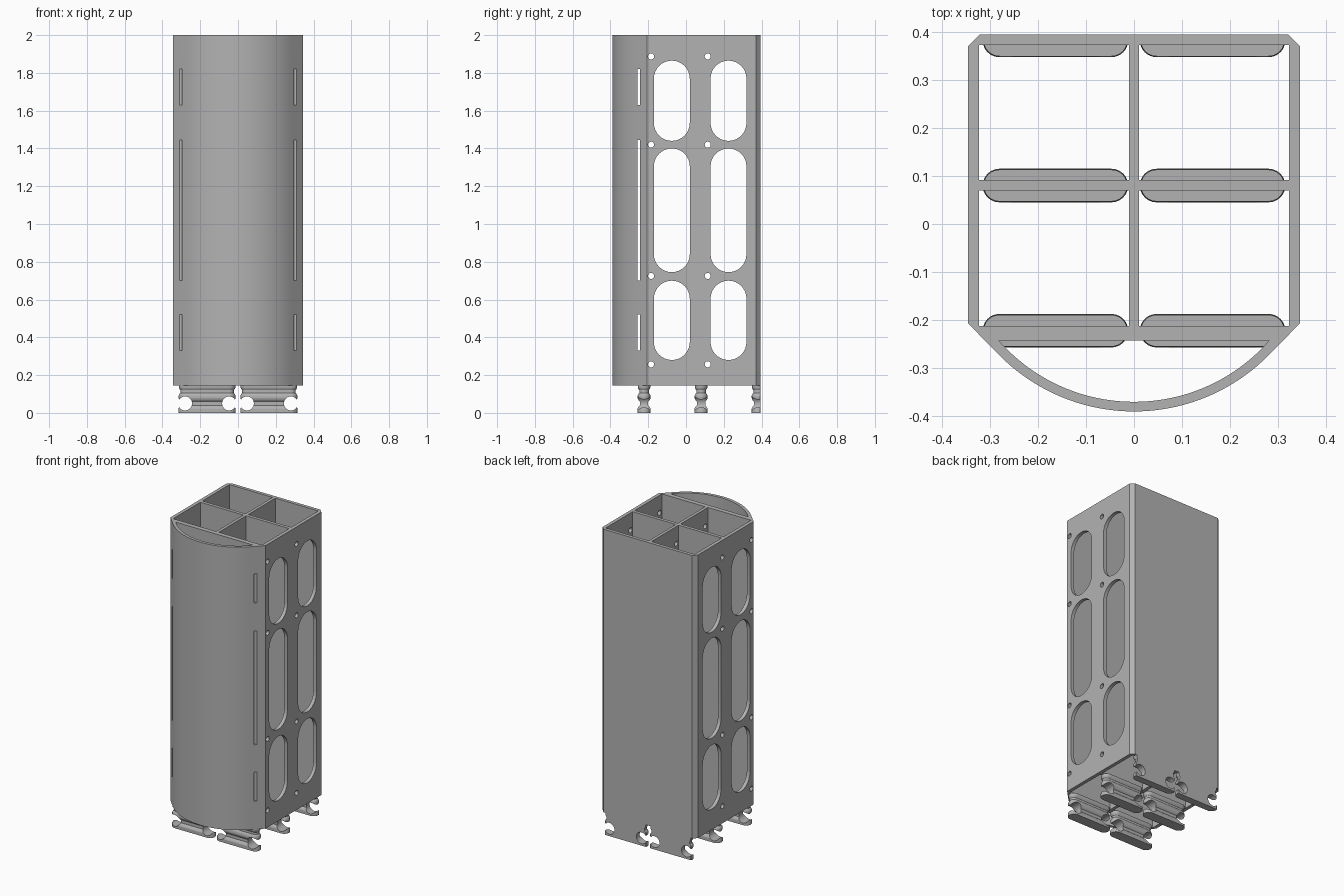
import bpy, bmesh
from math import sin, cos, pi, radians
from mathutils import Vector

cube = bpy.data.objects.get("Cube")
if cube:
    bpy.data.objects.remove(cube, do_unlink=True)

grey = bpy.data.materials.new("plain grey")
grey.use_nodes = True
COLOUR = (0.45, 0.45, 0.45, 1)
grey.diffuse_color = COLOUR
grey.node_tree.nodes["Principled BSDF"].inputs["Base Color"].default_value = COLOUR

BASE, TOP, HEIGHT_EPS = 0.145, 2.0, 0.05
CENTRE_Y, RADIUS = 0.004, 0.394


def loft(bm, rings):
    """Closed solid through rings of equal point count."""
    rows = [[bm.verts.new(p) for p in ring] for ring in rings]
    n = len(rows[0])
    for a, b in zip(rows, rows[1:]):
        for i in range(n):
            j = (i + 1) % n
            bm.faces.new((a[i], a[j], b[j], b[i]))
    bm.faces.new(rows[0][::-1])
    bm.faces.new(rows[-1])


def prism(bm, points, low, high, axis="Z"):
    """Extrude a 2D outline along z, x or y."""
    place = {"Z": lambda a, b, t: (a, b, t),
             "X": lambda a, b, t: (t, a, b),
             "Y": lambda a, b, t: (a, t, b)}[axis]
    loft(bm, [[place(a, b, t) for a, b in points] for t in (low, high)])


def rect(x0, x1, y0, y1):
    return [(x0, y0), (x1, y0), (x1, y1), (x0, y1)]


def arc(cx, cy, r, start, end, steps):
    return [(cx + r * cos(radians(start + (end - start) * i / steps)),
             cy + r * sin(radians(start + (end - start) * i / steps)))
            for i in range(steps + 1)]


def circle(cx, cy, r, n=24):
    return arc(cx, cy, r, 0, 360, n)[:-1]


def upright_slot(cy, z0, z1, r):
    return arc(cy, z1 - r, r, 0, 180, 16) + arc(cy, z0 + r, r, 180, 360, 16)


def make(name, bm):
    bmesh.ops.recalc_face_normals(bm, faces=bm.faces)
    mesh = bpy.data.meshes.new(name)
    bm.to_mesh(mesh)
    bm.free()
    obj = bpy.data.objects.new(name, mesh)
    bpy.context.collection.objects.link(obj)
    mesh.materials.append(grey)
    return obj


def select(obj):
    bpy.ops.object.select_all(action="DESELECT")
    obj.select_set(True)
    bpy.context.view_layer.objects.active = obj


def cut(obj, bm):
    """Subtract the solids in bm, then discard the cutter."""
    cutter = make("cutter", bm)
    cutter.hide_render = True
    select(obj)
    mod = obj.modifiers.new("cut", "BOOLEAN")
    mod.operation, mod.solver, mod.object = "DIFFERENCE", "EXACT", cutter
    bpy.ops.object.modifier_apply(modifier=mod.name)
    bpy.data.objects.remove(cutter, do_unlink=True)


def smooth(obj):
    select(obj)
    bpy.ops.object.shade_smooth_by_angle(angle=radians(30))


# Body: chamfered box with a bowed front
bm = bmesh.new()
outline = [(0.345, -0.207), (0.345, 0.37), (0.321, 0.394),
           (-0.321, 0.394), (-0.345, 0.37), (-0.345, -0.207)]
outline += arc(0, CENTRE_Y, RADIUS, 225, 315, 40)
prism(bm, outline, BASE, TOP)
body = make("body", bm)

# Four open cells and the hollow behind the bowed front
bm = bmesh.new()
low, high = BASE - HEIGHT_EPS, TOP + HEIGHT_EPS
for x0, x1 in ((-0.322, -0.01), (0.01, 0.322)):
    for y0, y1 in ((-0.212, 0.07), (0.092, 0.372)):
        prism(bm, rect(x0, x1, y0, y1), low, high)
prism(bm, arc(0, CENTRE_Y, 0.374, 221.3, 318.7, 40), low, high)
cut(body, bm)

# Side windows, pin holes and strap slots, straight through the width
bm = bmesh.new()
for y in (-0.075, 0.225):
    for z0, z1 in ((0.28, 0.70), (0.745, 1.40), (1.44, 1.865)):
        prism(bm, upright_slot(y, z0, z1, 0.095), -0.5, 0.5, "X")
for y in (-0.185, 0.115):
    for z in (0.257, 0.725, 1.42, 1.887):
        prism(bm, circle(y, z, 0.016), -0.5, 0.5, "X")
for z0, z1 in ((0.33, 0.52), (0.70, 1.445), (1.63, 1.82)):
    prism(bm, rect(-0.257, -0.243, z0, z1), -0.5, 0.5, "X")
cut(body, bm)
smooth(body)

# Feet: grooved clips, (height, half width) from bottom to top
PROFILE = [(0, 0.035), (0.022, 0.035), (0.032, 0.03), (0.04, 0.022),
           (0.06, 0.022), (0.068, 0.03), (0.078, 0.034), (0.092, 0.034),
           (0.1, 0.03), (0.106, 0.025), (0.12, 0.025), (0.128, 0.031),
           (0.134, 0.033), (BASE + 0.002, 0.033)]
X_IN, X_OUT, BACK = 0.047, 0.28, 0.394
for row, y in (("front", -0.222), ("middle", 0.08), ("back", 0.382)):
    for side, s in (("left", 1), ("right", -1)):
        bm = bmesh.new()
        rings = []
        for z, w in PROFILE:
            ring = arc(X_OUT, y, w, -90, 90, 12) + arc(X_IN, y, w, 90, 270, 12)
            rings.append([(s * px, min(py, BACK), z) for px, py in ring])
        loft(bm, rings)
        foot = make(f"{row}_foot_{side}", bm)
        # Round notches at both ends
        bm = bmesh.new()
        for x in (X_IN, X_OUT):
            prism(bm, circle(s * x, 0.05, 0.037, 32), y - 0.1, y + 0.1, "Y")
        cut(foot, bm)
        smooth(foot)
